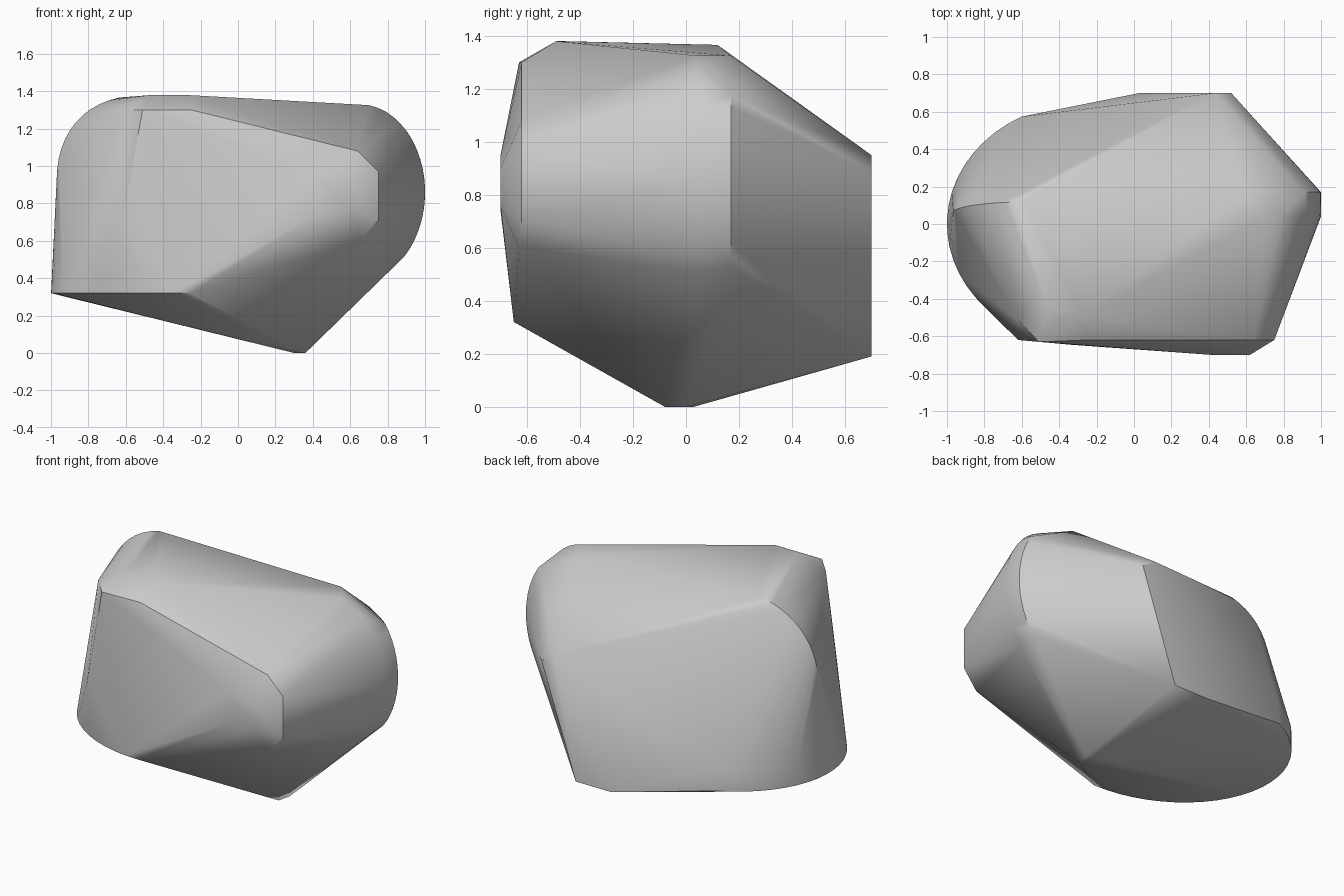
import bpy
import bmesh
from math import sin, cos, radians

cube = bpy.data.objects.get("Cube")
if cube:
    bpy.data.objects.remove(cube, do_unlink=True)


def sweep(start, end, count, point):
    """Sample point(angle) evenly between two angles in degrees."""
    step = (end - start) / (count - 1)
    return [point(radians(start + i * step)) for i in range(count)]


# Chipped corners: underside, back facet, crown, front facet and front bulge
points = [
    (0.30, 0.03, 0), (0.36, 0.0, 0), (0.34, -0.08, 0),
    (0.03, 0.7, 0.19), (0.28, 0.7, 0.19), (0.52, 0.7, 0.89), (0.43, 0.7, 0.95),
    (-0.60, 0.12, 1.365), (0.60, 0.17, 1.325),
    (-0.46, -0.46, 1.38), (-0.28, -0.49, 1.38), (-0.40, -0.49, 1.38),
    (-0.62, -0.51, 1.3), (-0.51, -0.63, 1.3), (-0.25, -0.62, 1.3),
    (-0.62, -0.62, 0.7), (0.64, -0.62, 1.08),
    (0.75, -0.62, 0.97), (0.75, -0.62, 0.71), (0.65, -0.63, 0.6),
    (0.62, -0.7, 0.90), (0.62, -0.7, 0.76), (0.42, -0.7, 0.95), (0.42, -0.7, 0.74),
]

# Rounded foot on one side, with a short upright wall at the back
foot = lambda z: lambda t: (-0.25 + 0.75 * cos(t), 0.65 * sin(t), z)
points += sweep(118, 270, 24, foot(0.32))
points += sweep(118, 165, 8, foot(0.44))

# Rounded shoulder above the foot
points += sweep(0, 75, 12, lambda t: (
    -0.48 - 0.49 * cos(t) ** 0.85,
    0.06 + 0.06 * sin(t),
    0.90 + 0.48 * sin(t) ** 0.85))

# Rounded opposite end
end = lambda y: lambda t: (0.65 + 0.35 * cos(t), y, 0.86 + 0.47 * sin(t))
points += sweep(-48, 82, 18, end(0.04))
points += sweep(-45, 42, 14, end(0.17))

# Wrap the points in one convex stone
bm = bmesh.new()
for p in points:
    bm.verts.new(p)
hull = bmesh.ops.convex_hull(bm, input=bm.verts)
loose = {g for g in hull["geom_interior"] + hull["geom_unused"]
         if isinstance(g, bmesh.types.BMVert)}
bmesh.ops.delete(bm, geom=list(loose), context="VERTS")
bmesh.ops.recalc_face_normals(bm, faces=bm.faces)
mesh = bpy.data.meshes.new("rock")
bm.to_mesh(mesh)
bm.free()
rock = bpy.data.objects.new("rock", mesh)
bpy.context.collection.objects.link(rock)

# Plain grey stone
stone = bpy.data.materials.new("grey_stone")
stone.use_nodes = True
grey = (0.6, 0.6, 0.6, 1)
stone.diffuse_color = grey
stone.node_tree.nodes["Principled BSDF"].inputs["Base Color"].default_value = grey
mesh.materials.append(stone)

bpy.ops.object.select_all(action="DESELECT")
rock.select_set(True)
bpy.context.view_layer.objects.active = rock
bpy.ops.object.shade_smooth_by_angle(angle=radians(35))
